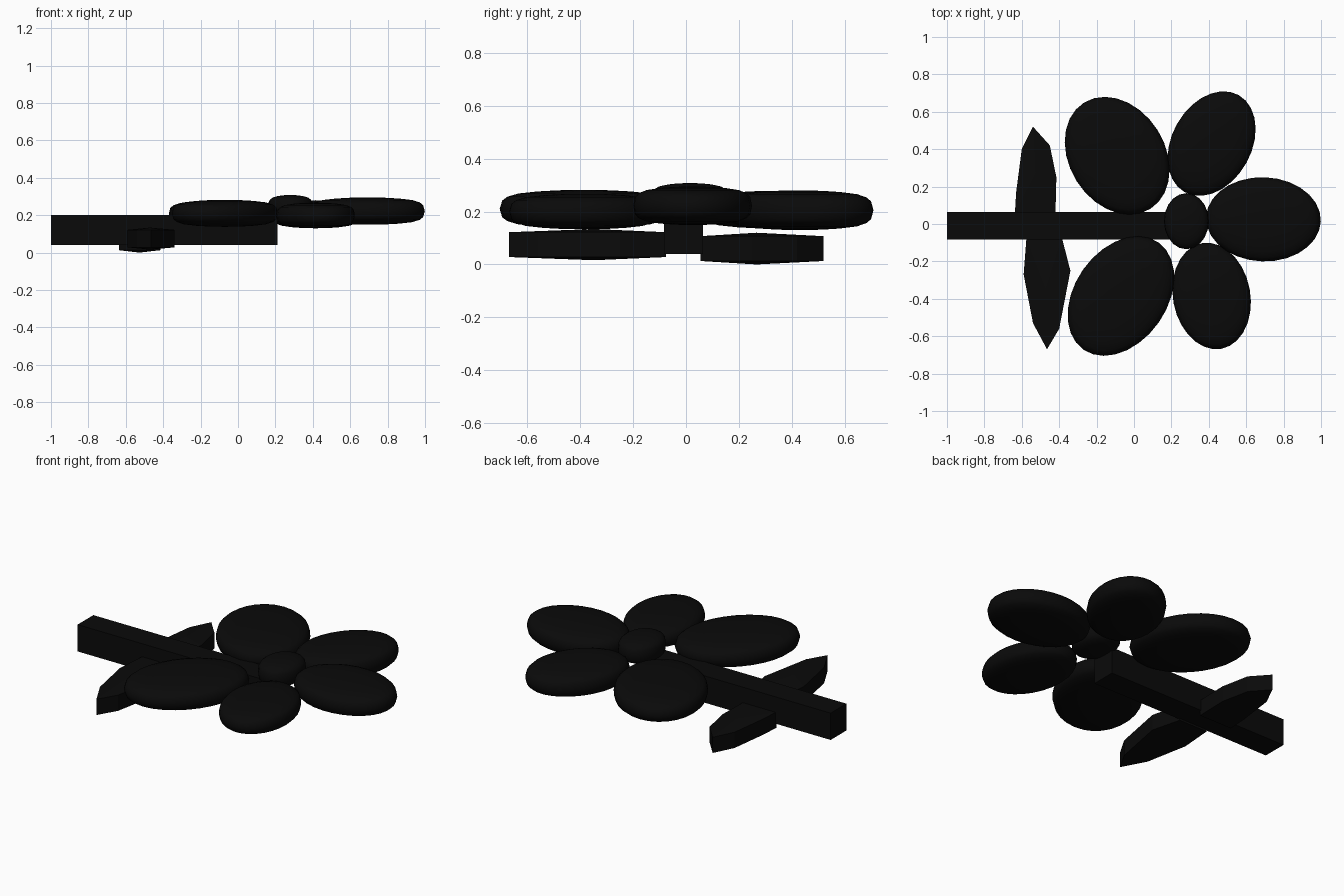
import bpy, bmesh, math
from mathutils import Matrix

if "Cube" in bpy.data.objects:
    bpy.data.objects.remove(bpy.data.objects["Cube"])

black = bpy.data.materials.new("black")
black.diffuse_color = (0.003, 0.003, 0.003, 1)
black.use_nodes = True
black.node_tree.nodes["Principled BSDF"].inputs["Base Color"].default_value = black.diffuse_color


def finish(name, bm, smooth=False):
    bmesh.ops.recalc_face_normals(bm, faces=bm.faces)
    me = bpy.data.meshes.new(name)
    bm.to_mesh(me)
    bm.free()
    ob = bpy.data.objects.new(name, me)
    bpy.context.collection.objects.link(ob)
    me.materials.append(black)
    for p in me.polygons:
        p.use_smooth = smooth
    return ob


# pebble-like disc: rounded profile turned around z, then stretched and rotated
HALF = [(0.3, 0.98), (0.55, 0.92), (0.78, 0.81), (0.91, 0.64), (0.97, 0.44)]
PROFILE = HALF + [(1, 0)] + [(r, -h) for r, h in reversed(HALF)]


def pebble(name, x, y, z, a, b, h, angle, seg=28):
    bm = bmesh.new()
    rings = [[bm.verts.new((a * r * math.cos(2 * math.pi * i / seg),
                            b * r * math.sin(2 * math.pi * i / seg), h * k))
              for i in range(seg)] for r, k in PROFILE]
    top, bottom = bm.verts.new((0, 0, h)), bm.verts.new((0, 0, -h))
    for i in range(seg):
        j = (i + 1) % seg
        for p, q in zip(rings, rings[1:]):
            bm.faces.new((p[i], q[i], q[j], p[j]))
        bm.faces.new((top, rings[0][i], rings[0][j]))
        bm.faces.new((bottom, rings[-1][j], rings[-1][i]))
    bm.transform(Matrix.Translation((x, y, z)) @ Matrix.Rotation(math.radians(angle), 4, 'Z'))
    return finish(name, bm, True)


# slightly domed slab from an outline
def leaf(name, outline, z, edge, dome):
    bm = bmesh.new()
    n = len(outline)
    cx = sum(p[0] for p in outline) / n
    cy = sum(p[1] for p in outline) / n
    rims = []
    for s in (1, -1):
        rim = [bm.verts.new((x, y, z + s * edge)) for x, y in outline]
        mid = bm.verts.new((cx, cy, z + s * dome))
        for i in range(n):
            bm.faces.new((rim[i], rim[(i + 1) % n], mid))
        rims.append(rim)
    for i in range(n):
        j = (i + 1) % n
        bm.faces.new((rims[0][i], rims[0][j], rims[1][j], rims[1][i]))
    return finish(name, bm)


# petals
petals = [
    (-0.09, 0.365, 0.207, 0.335, 0.256, 0.072, 122),
    (0.415, 0.43, 0.205, 0.297, 0.213, 0.075, 61),
    (0.692, 0.025, 0.222, 0.307, 0.225, 0.073, -2),
    (0.415, -0.385, 0.200, 0.287, 0.207, 0.067, 100.5),
    (-0.07, -0.385, 0.210, 0.350, 0.247, 0.072, 55),
]
for i, p in enumerate(petals):
    pebble(f"petal_{i + 1}", *p)

# flower centre
pebble("flower_centre", 0.28, 0.015, 0.24, 0.12, 0.15, 0.068, 0, 20)

# stem
bm = bmesh.new()
bmesh.ops.create_cube(bm, size=1)
bm.transform(Matrix.Translation((-0.395, -0.009, 0.12)) @ Matrix.Diagonal((1.21, 0.148, 0.16, 1)))
finish("stem", bm)

# leaves
leaf("leaf_back", [(-0.637, 0.055), (-0.63, 0.17), (-0.60, 0.40), (-0.54, 0.52),
                   (-0.45, 0.42), (-0.415, 0.25), (-0.42, 0.055)], 0.06, 0.047, 0.06)
leaf("leaf_front", [(-0.575, -0.075), (-0.59, -0.27), (-0.54, -0.53), (-0.465, -0.67),
                    (-0.40, -0.56), (-0.34, -0.25), (-0.385, -0.075)], 0.075, 0.047, 0.059)
